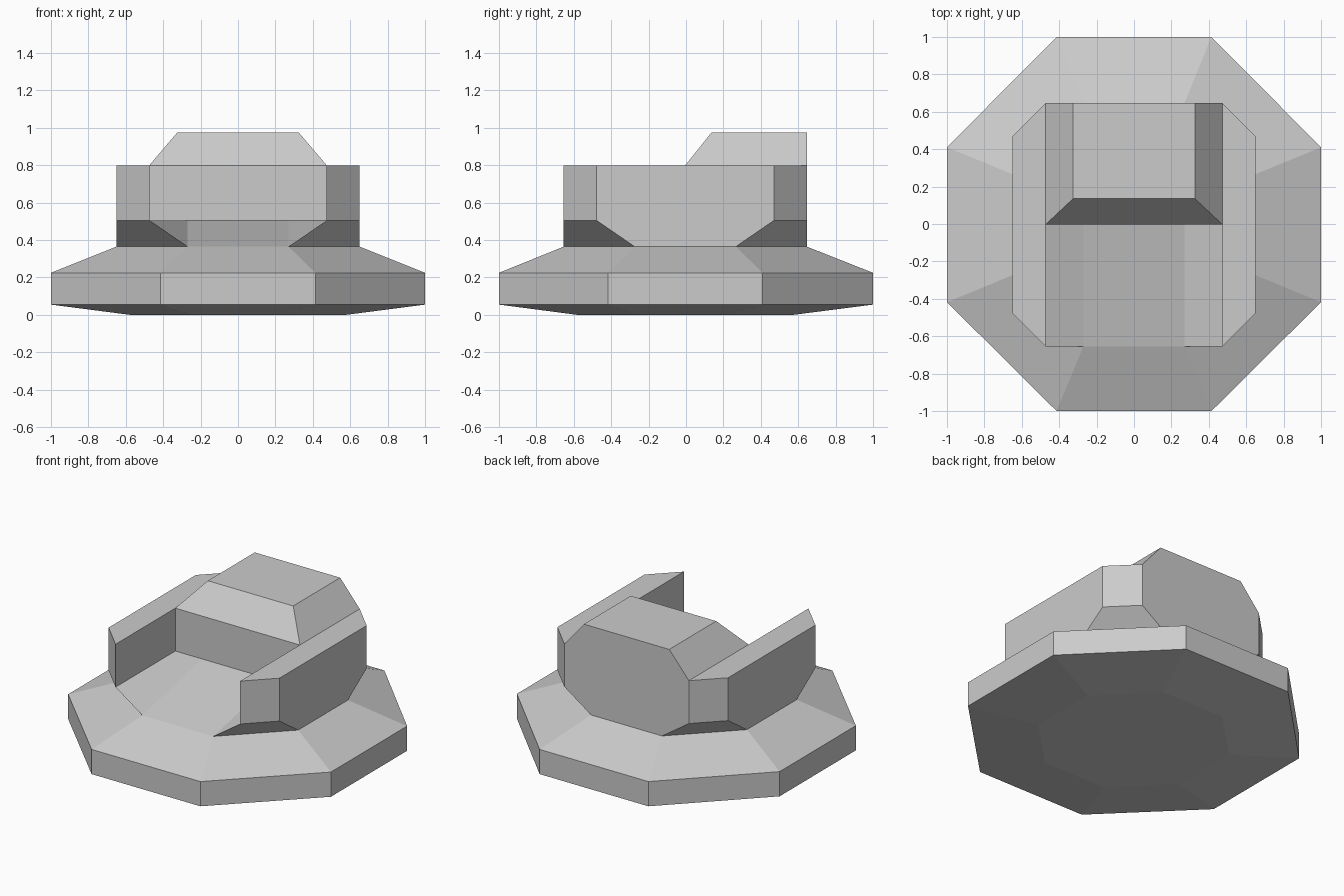
import bpy, bmesh

if "Cube" in bpy.data.objects:
    bpy.data.objects.remove(bpy.data.objects["Cube"])

Y_SHIFT = -0.004

grey = bpy.data.materials.new("plain_grey")
grey.diffuse_color = (0.6, 0.6, 0.6, 1)
grey.use_nodes = True
grey.node_tree.nodes["Principled BSDF"].inputs["Base Color"].default_value = grey.diffuse_color


def make_object(name, polygons):
    """Join polygons given as corner points into one flat-shaded object."""
    bm = bmesh.new()
    for poly in polygons:
        bm.faces.new([bm.verts.new((x, y + Y_SHIFT * (abs(y) < 0.9), z)) for x, y, z in poly])
    bmesh.ops.remove_doubles(bm, verts=bm.verts, dist=0.0005)
    bmesh.ops.recalc_face_normals(bm, faces=bm.faces)
    mesh = bpy.data.meshes.new(name)
    bm.to_mesh(mesh)
    bm.free()
    mesh.materials.append(grey)
    obj = bpy.data.objects.new(name, mesh)
    bpy.context.collection.objects.link(obj)
    return obj


def half_ring(reach, corner, z):
    """Right half of an octagon, listed from front to back."""
    return [(corner, -reach, z), (reach, -corner, z), (reach, corner, z), (corner, reach, z)]


def full_ring(reach, corner, z):
    half = half_ring(reach, corner, z)
    return half + [(-x, y, z) for x, y, z in reversed(half)]


def band(low, high, count):
    n = len(low)
    return [[low[i], low[(i + 1) % n], high[(i + 1) % n], high[i]] for i in range(count)]


def flip(polygons):
    return [[(-x, y, z) for x, y, z in reversed(p)] for p in polygons]


# Octagonal base: bevelled underside, upright rim, sloping top
rings = [full_ring(0.575, 0.24, 0), full_ring(1, 0.414, 0.055),
         full_ring(1, 0.414, 0.225), full_ring(0.65, 0.27, 0.365)]
base = [rings[0]]
for low, high in zip(rings, rings[1:]):
    base += band(low, high, 8)
make_object("base", base)

# Body: right half outer walls, from octagon foot to chamfered square
foot = half_ring(0.65, 0.27, 0.365)
waist = half_ring(0.65, 0.474, 0.505)
rim = half_ring(0.65, 0.474, 0.8)
sides = band(foot, waist, 3) + band(waist, rim, 3)

# Front recess: side wall, flared floor edge and wing top
wall_top, wall_low, floor_back = (0.474, 0, 0.8), (0.474, 0, 0.505), (0.27, 0, 0.505)
sides += [[rim[0], wall_top, wall_low, waist[0]],
          [foot[0], waist[0], wall_low, floor_back],
          rim + [wall_top]]

# Raised crown: sloping side
crown_front, crown_back = (0.325, 0.14, 0.975), (0.325, 0.65, 0.975)
sides += [[wall_top, rim[3], crown_back, crown_front]]


def across(*points):
    """Polygon spanning both sides: right points, then their mirror images."""
    return list(points) + [(-x, y, z) for x, y, z in reversed(points)]


# Faces that cross the middle: floor, recess wall, crown slope, crown top, back
middle = [across(foot[0], floor_back),
          across(floor_back, wall_low, wall_top),
          across(wall_top, crown_front),
          across(crown_front, crown_back),
          across(foot[3], waist[3], rim[3], crown_back)]
make_object("body", sides + flip(sides) + middle)
